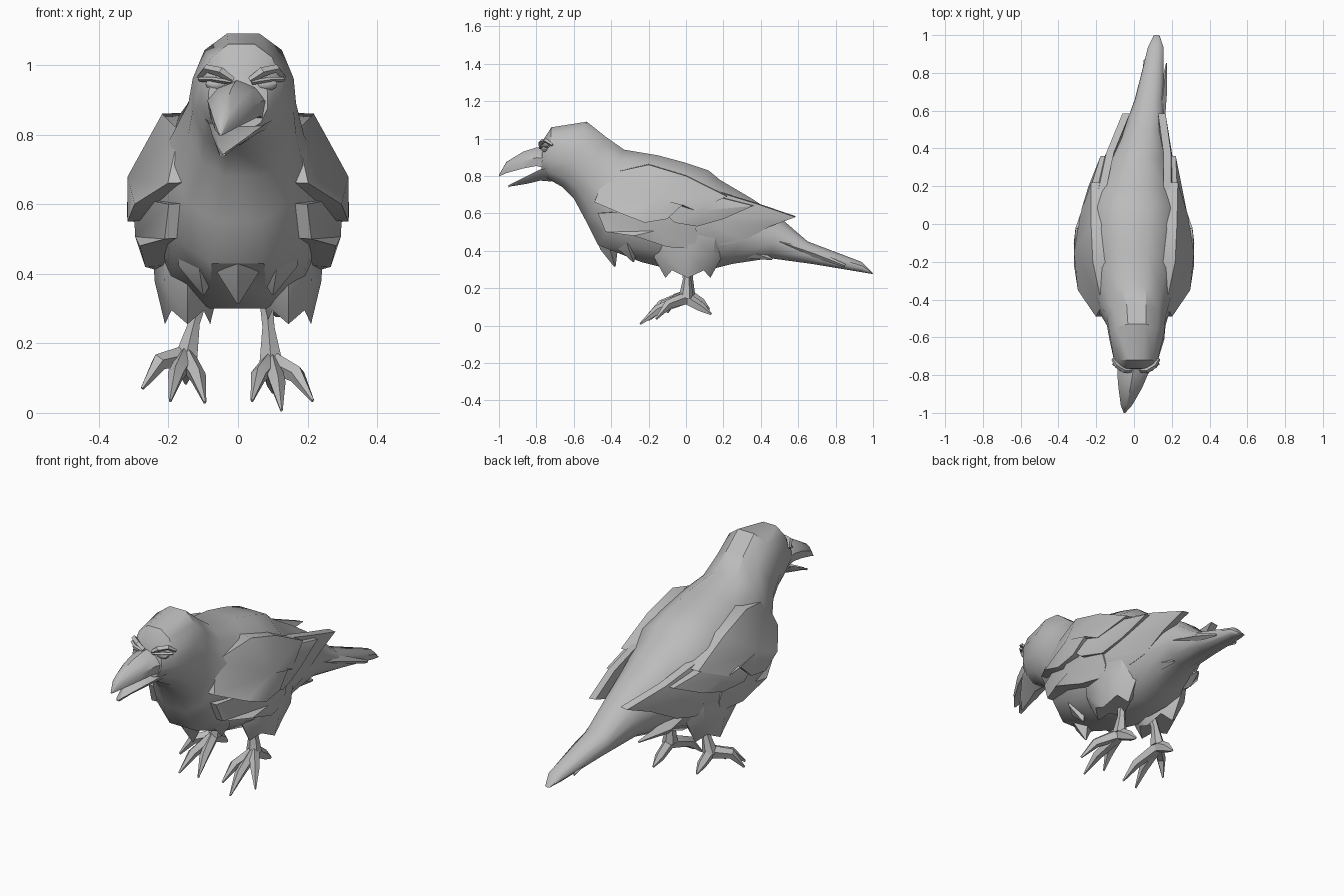
import bpy, bmesh, math
from mathutils import Vector

if "Cube" in bpy.data.objects:
    bpy.data.objects.remove(bpy.data.objects["Cube"])

grey = bpy.data.materials.new("feather grey")
grey.diffuse_color = (0.5, 0.5, 0.5, 1)
grey.use_nodes = True
grey.node_tree.nodes["Principled BSDF"].inputs["Base Color"].default_value = grey.diffuse_color


def finish(name, bm):
    bmesh.ops.remove_doubles(bm, verts=bm.verts, dist=0.0005)
    bmesh.ops.recalc_face_normals(bm, faces=bm.faces)
    me = bpy.data.meshes.new(name)
    bm.to_mesh(me)
    bm.free()
    me.materials.append(grey)
    ob = bpy.data.objects.new(name, me)
    bpy.context.collection.objects.link(ob)
    return ob


def loft(name, rings):
    """Skin a list of equally sized rings and cap both ends."""
    bm = bmesh.new()
    vs = [[bm.verts.new(p) for p in r] for r in rings]
    n = len(vs[0])
    for a, b in zip(vs, vs[1:]):
        for i in range(n):
            j = (i + 1) % n
            bm.faces.new((a[i], a[j], b[j], b[i]))
    bm.faces.new(vs[0])
    bm.faces.new(vs[-1])
    return finish(name, bm)


def tube(name, pts, radii, sides=5):
    """Tapered limb through points; radii are (sideways, upward)."""
    pts = [Vector(p) for p in pts]
    rings = []
    for k, p in enumerate(pts):
        d = (pts[min(k + 1, len(pts) - 1)] - pts[max(k - 1, 0)]).normalized()
        side = Vector((1, 0, 0)) if abs(d.z) > 0.85 else d.cross(Vector((0, 0, 1))).normalized()
        up = side.cross(d).normalized()
        w, h = radii[k]
        rings.append([p + side * w * math.cos(t) + up * h * math.sin(t)
                      for t in (math.pi / 2 + 2 * math.pi * i / sides for i in range(sides))])
    return loft(name, rings)


def section(top, bottom, hw, cx, n=12, power=0.85):
    """Boxy oval standing between a top and a bottom (y, z) point."""
    t, b = Vector((cx, *top)), Vector((cx, *bottom))
    mid, half = (t + b) / 2, (t - b) / 2
    ring = []
    for i in range(n):
        a = 2 * math.pi * (i + 0.5) / n
        c, s = math.cos(a) / math.cos(math.pi / n), math.sin(a) / math.cos(math.pi / n)
        x = math.copysign(abs(c) ** power, c) * hw
        ring.append(mid + half * max(-1, min(1, s)) + Vector((x, 0, 0)))
    return ring


# Head, body and tail in one skin
body = [((-.765, .99), (-.775, .81), .085, .0), ((-.72, 1.06), (-.73, .78), .115, .01),
        ((-.53, 1.09), (-.66, .74), .145, .015), ((-.43, 1.01), (-.60, .68), .155, .012),
        ((-.33, .94), (-.53, .55), .19, .0), ((-.15, .91), (-.47, .43), .23, .0),
        ((0, .87), (-.24, .34), .25, .0), ((.12, .83), (-.08, .30), .25, .0),
        ((.18, .78), (.13, .30), .22, .0), ((.35, .68), (.25, .33), .165, .02),
        ((.50, .58), (.45, .36), .11, .05), ((.65, .45), (.67, .33), .075, .08),
        ((.94, .34), (.94, .285), .04, .115), ((.995, .285), (1.0, .275), .015, .12)]
loft("body", [section(*r) for r in body])

# Side tail feathers
tube("tail_feather_left", [(.02, .5, .45), (.05, .7, .37), (.055, .87, .31)], [(.03, .03), (.02, .02), (.003, .008)], 4)
tube("tail_feather_right", [(.13, .5, .45), (.155, .7, .38), (.172, .85, .32)], [(.03, .03), (.02, .02), (.003, .008)], 4)


# Wings: layered feather plates following a curved flank
def lerp(table, v):
    for (a, p), (b, q) in zip(table, table[1:]):
        if v <= b:
            return p + (q - p) * max(0, (v - a) / (b - a))
    return table[-1][1]


def plate(name, side, outline, offset, thick):
    tip = .09 if side < 0 else .20
    reach = [(-.5, .20), (-.4, .27), (-.3, .325), (-.05, .32), (.05, .285), (.2, .255), (.6, tip)]

    def flank(y, z):
        return lerp(reach, y) - max(0, z - .65) * .5 - max(0, .58 - z) * .2 - offset
    bm = bmesh.new()
    cy = sum(p[0] for p in outline) / len(outline)
    cz = sum(p[1] for p in outline) / len(outline)
    outer = [bm.verts.new((side * flank(y, z), y, z)) for y, z in outline]
    inner = [bm.verts.new((side * (flank(y, z) - thick), y, z + .005)) for y, z in outline]
    hub = bm.verts.new((side * (flank(cy, cz) + .01), cy, cz))
    hub_in = bm.verts.new((side * (flank(cy, cz) - thick), cy, cz))
    for i in range(len(outline)):
        j = (i + 1) % len(outline)
        bm.faces.new((outer[i], outer[j], hub))
        bm.faces.new((inner[j], inner[i], hub_in))
        bm.faces.new((outer[j], outer[i], inner[i], inner[j]))
    finish(name, bm)


shoulder = [(-.49, .66), (-.43, .81), (-.2, .86), (0, .80), (.22, .69), (.05, .615),
            (-.02, .645), (-.1, .57), (-.22, .55), (-.35, .60)]
cover = [(-.15, .63), (.0, .70), (.2, .68), (.36, .64), (.2, .57), (.06, .53), (-.06, .55)]
flight = [(-.3, .62), (-.1, .74), (.15, .72), (.38, .65), (.585, .58), (.45, .53),
          (.3, .45), (.2, .43), (.05, .47), (-.12, .50)]
lower = [(-.47, .60), (-.2, .62), (.05, .55), (.06, .47), (.04, .41), (-.1, .42), (-.28, .48), (-.43, .50)]
for side, word in ((-1, "left"), (1, "right")):
    plate("wing_shoulder_" + word, side, shoulder, 0, .10)
    plate("wing_cover_" + word, side, cover, .012, .05)
    plate("wing_flight_" + word, side, flight, .035, .04)
    plate("wing_lower_" + word, side, lower, .022, .09)

    # Ragged thigh feathers
    rings = []
    for z, rx, ry, cy, jag in ((.50, .10, .20, .02, 0), (.38, .095, .19, .01, 0), (.275, .065, .12, .01, .02)):
        rings.append([(side * .145 + rx * math.cos(a), cy + ry * math.sin(a), z + (jag if i % 2 else -jag))
                      for i, a in enumerate(2 * math.pi * k / 8 for k in range(8))])
    loft("thigh_" + word, rings)

    # Side breast tuft
    tube("breast_tuft_" + word, [(side * .11, -.33, .50), (side * .11, -.31, .42), (side * .10, -.28, .34)],
         [(.07, .06), (.06, .05), (.004, .004)], 4)

    # Rear flank tuft
    tube("flank_tuft_" + word, [(side * .12, .18, .46), (side * .11, .32, .40), (.04 + side * .08, .46, .355)],
         [(.05, .07), (.035, .04), (.004, .006)], 4)

    # Eye and heavy brow
    x0 = .01
    bm = bmesh.new()
    bmesh.ops.create_uvsphere(bm, u_segments=10, v_segments=6, radius=1)
    for v in bm.verts:
        v.co = Vector((x0 + side * .07 + v.co.x * .035, -.752 + v.co.y * .022, .945 + v.co.z * .02))
    finish("eye_" + word, bm)
    tube("brow_" + word, [(x0 + side * .025, -.775, .955), (x0 + side * .06, -.775, .98),
                          (x0 + side * .10, -.75, .99), (x0 + side * .122, -.715, .965)],
         [(.012, .010), (.014, .014), (.014, .012), (.008, .008)], 4)
    tube("eyelid_" + word, [(x0 + side * .03, -.778, .95), (x0 + side * .08, -.77, .958),
                            (x0 + side * .12, -.735, .958)], [(.01, .007)] * 3, 4)

# Centre breast tuft
tube("breast_tuft_centre", [(0, -.43, .50), (0, -.41, .42), (0, -.38, .315)],
     [(.09, .06), (.07, .05), (.004, .004)], 4)


# Beak halves: (y, centre x, top z, bottom z, half width)
def beak(name, stations, ridge):
    rings = []
    for y, cx, top, low, hw in stations:
        mid = low + (top - low) * (.45 if ridge else .6)
        if ridge:
            shape = [(0, top), (.65, top - (top - low) * .2), (1, mid), (.9, low), (-.9, low), (-1, mid),
                     (-.65, top - (top - low) * .2)]
        else:
            shape = [(.75, top - .012), (1, top), (.8, mid), (0, low), (-.8, mid), (-1, top), (-.75, top - .012)]
        rings.append([(cx + hw * u, y, z) for u, z in shape])
    loft(name, rings)


beak("upper_beak", [(-.74, 0, .96, .84, .085), (-.80, -.008, .952, .853, .08), (-.87, -.02, .93, .84, .062),
                    (-.96, -.04, .875, .815, .03), (-1.0, -.05, .805, .797, .004)], True)
beak("lower_beak", [(-.72, .005, .845, .77, .10), (-.78, .0, .835, .775, .085), (-.85, -.02, .80, .758, .055),
                    (-.95, -.045, .75, .742, .01)], False)


# Legs and clawed feet
def foot(word, hip, ankle, tips, heel):
    hip, ankle = Vector(hip), Vector(ankle)
    tube("leg_" + word, [hip, hip.lerp(ankle, .5) + Vector((0, .005, .01)), ankle],
         [(.022, .022), (.02, .022), (.038, .04)], 6)
    for k, tip in enumerate(tips + [heel]):
        tip = Vector(tip)
        knuckle = ankle.lerp(tip, .62)
        knuckle.z = tip.z + .075 if k < 3 else tip.z + .035
        tube(f"toe_{word}_{k + 1}", [ankle, knuckle, tip], [(.027, .035), (.024, .026), (.004, .006)], 5)


foot("right", (.08, .0, .33), (.095, .0, .145), [(.04, -.19, .035), (.125, -.245, .008), (.215, -.16, .035)], (.10, .135, .06))
foot("left", (-.105, .01, .33), (-.15, .01, .16), [(-.095, -.20, .03), (-.195, -.22, .035), (-.275, -.10, .07)], (-.15, .125, .085))

# Soft shading with crisp creases
bpy.ops.object.select_all(action='SELECT')
bpy.context.view_layer.objects.active = bpy.data.objects["body"]
bpy.ops.object.shade_smooth_by_angle(angle=math.radians(35))
